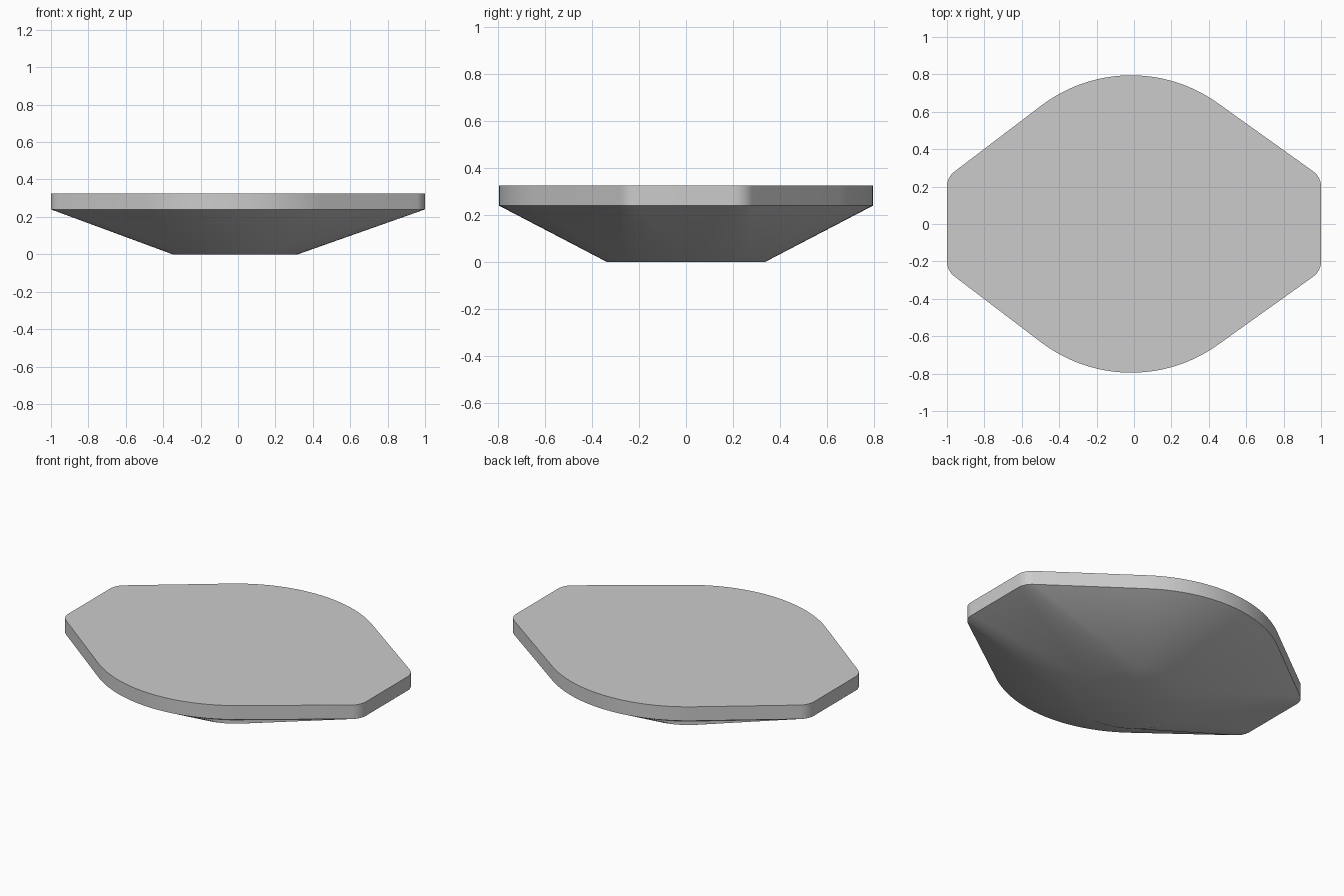
import bpy, bmesh, math

cube = bpy.data.objects.get("Cube")
if cube:
    bpy.data.objects.remove(cube, do_unlink=True)

mat = bpy.data.materials.new("plain grey")
mat.use_nodes = True
grey = (0.6, 0.6, 0.6, 1.0)
mat.diffuse_color = grey
mat.node_tree.nodes["Principled BSDF"].inputs["Base Color"].default_value = grey

# Main dimensions
CENTRE_X, BIG_R, FOOT_R = -0.015, 0.795, 0.335
CORNER_X, CORNER_Y, CORNER_R = 0.9, 0.2, 0.1
RIM_LOW, RIM_TOP = 0.24, 0.325


def tangent_angle(dx):
    """Normal angle of the straight edge joining the big arc to a corner arc."""
    return math.atan2(CORNER_Y, dx) + math.acos((BIG_R - CORNER_R) / math.hypot(dx, CORNER_Y))


right = tangent_angle(CORNER_X - CENTRE_X)
left = tangent_angle(CORNER_X + CENTRE_X)

# Arcs of the outline: centre, radius, first and last normal angle, steps
arcs = [
    (CORNER_X, CORNER_Y, CORNER_R, 0, right, 10),
    (CENTRE_X, 0, BIG_R, right, math.pi - left, 24),
    (-CORNER_X, CORNER_Y, CORNER_R, math.pi - left, math.pi, 10),
    (-CORNER_X, -CORNER_Y, CORNER_R, math.pi, math.pi + left, 10),
    (CENTRE_X, 0, BIG_R, math.pi + left, math.tau - right, 24),
    (CORNER_X, -CORNER_Y, CORNER_R, math.tau - right, math.tau, 10),
]
outline, foot = [], []
for cx, cy, r, a0, a1, steps in arcs:
    for i in range(steps + 1):
        a = a0 + (a1 - a0) * i / steps
        outline.append((cx + r * math.cos(a), cy + r * math.sin(a)))
        foot.append((CENTRE_X + FOOT_R * math.cos(a), FOOT_R * math.sin(a)))

# Slab with upright rim and an underside tapering to a round foot
bm = bmesh.new()
rings = [[bm.verts.new((x, y, z)) for x, y in pts]
         for pts, z in ((foot, 0), (outline, RIM_LOW), (outline, RIM_TOP))]
n = len(outline)
hub = bm.verts.new((CENTRE_X, 0, 0))
for i in range(n):
    j = (i + 1) % n
    for low, high in zip(rings, rings[1:]):
        bm.faces.new((low[i], low[j], high[j], high[i]))
    bm.faces.new((hub, rings[0][j], rings[0][i]))
bm.faces.new(rings[2])
bmesh.ops.remove_doubles(bm, verts=bm.verts, dist=0.0005)
bmesh.ops.recalc_face_normals(bm, faces=bm.faces)
mesh = bpy.data.meshes.new("tapered_slab")
bm.to_mesh(mesh)
bm.free()
mesh.materials.append(mat)

slab = bpy.data.objects.new("tapered_slab", mesh)
bpy.context.collection.objects.link(slab)
bpy.ops.object.select_all(action='DESELECT')
slab.select_set(True)
bpy.context.view_layer.objects.active = slab
bpy.ops.object.shade_smooth_by_angle(angle=math.radians(30))
